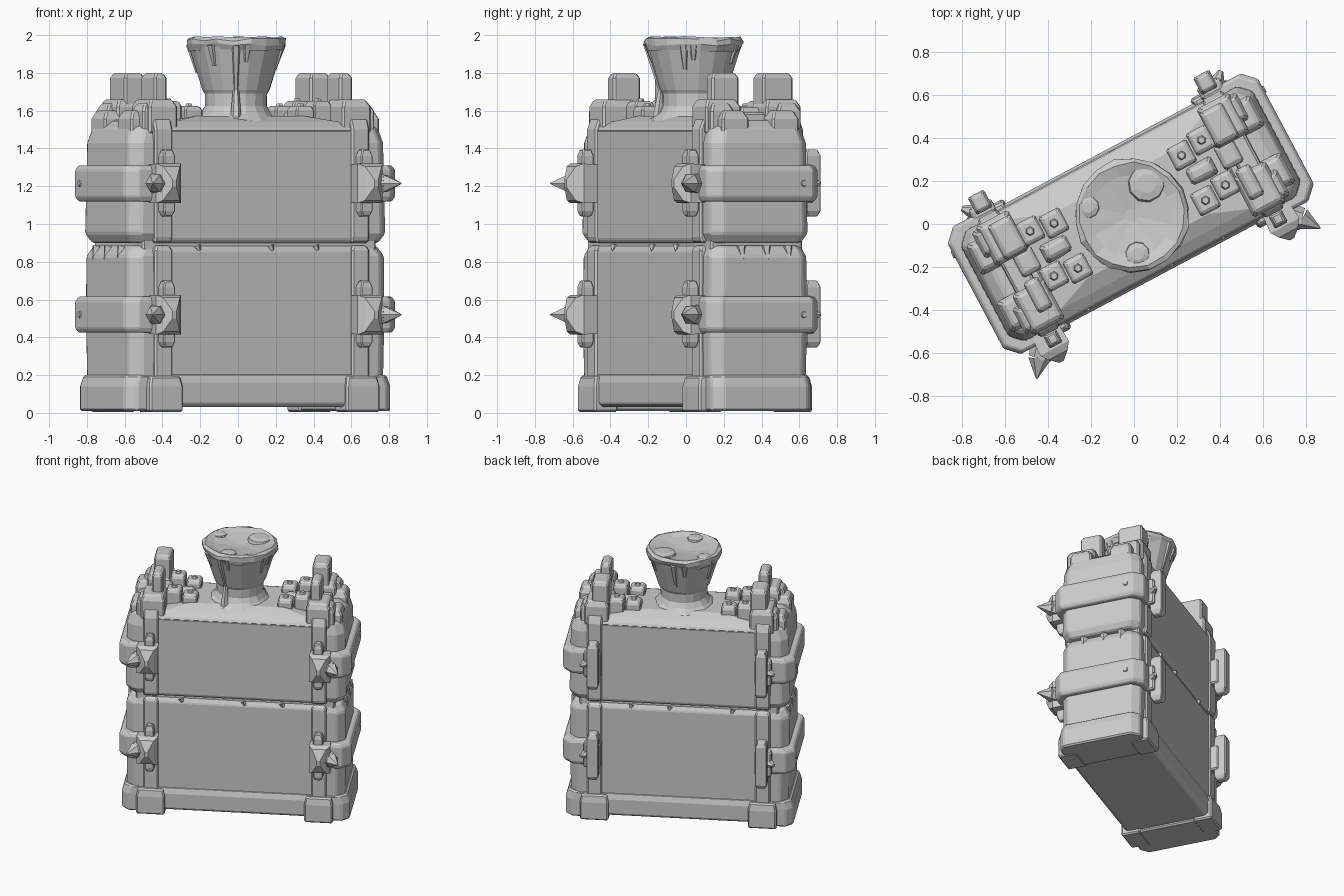
import bpy, bmesh, math, random
from mathutils import Matrix, Vector

random.seed(4)
if "Cube" in bpy.data.objects:
    bpy.data.objects.remove(bpy.data.objects["Cube"])

grey = bpy.data.materials.new("stone_grey")
grey.use_nodes = True
grey.diffuse_color = (0.6, 0.6, 0.6, 1)
grey.node_tree.nodes["Principled BSDF"].inputs["Base Color"].default_value = (0.6, 0.6, 0.6, 1)

# The whole block stands turned about the vertical axis
PLACE = Matrix.Rotation(math.radians(28), 4, "Z") @ Matrix.Translation((0.009, 0.049, 0))


def loft(name, rings, bevel=0.01):
    """Join equal rings of points into a closed solid."""
    bm = bmesh.new()
    loops = [[bm.verts.new(PLACE @ Vector(p)) for p in ring] for ring in rings]
    n = len(loops[0])
    for a, b in zip(loops, loops[1:]):
        for i in range(n):
            j = (i + 1) % n
            bm.faces.new((a[i], a[j], b[j], b[i]))
    bm.faces.new(loops[0])
    bm.faces.new(loops[-1])
    bmesh.ops.recalc_face_normals(bm, faces=bm.faces)
    mesh = bpy.data.meshes.new(name)
    bm.to_mesh(mesh)
    bm.free()
    mesh.materials.append(grey)
    ob = bpy.data.objects.new(name, mesh)
    bpy.context.collection.objects.link(ob)
    if bevel:
        mod = ob.modifiers.new("worn_edges", "BEVEL")
        mod.width = bevel
        mod.segments = 1


def rect(x, y, hx, hy, z):
    return [(x - hx, y - hy, z), (x + hx, y - hy, z), (x + hx, y + hy, z), (x - hx, y + hy, z)]


def upright(x, y, z, hx, hz):
    """Rectangle facing the front."""
    return [(x - hx, y, z - hz), (x + hx, y, z - hz), (x + hx, y, z + hz), (x - hx, y, z + hz)]


def end_shape(s, x0, x1, hy, c, z):
    """Outline at one end with the two outer corners cut."""
    return [(s * x, y, z) for x, y in ((x0, -hy), (x1 - c, -hy), (x1, c - hy),
                                       (x1, hy - c), (x1 - c, hy), (x0, hy))]


def block(name, x, y, hx, hy, z0, z1, taper=0.012, bevel=0.01):
    """Stone with a chamfered top."""
    loft(name, [rect(x, y, hx, hy, z0), rect(x, y, hx, hy, z1 - 2 * taper),
                rect(x, y, hx - taper, hy - taper, z1)], bevel)


def spike(name, a, b, r1, r2, sides):
    """Tapered bar from a to b."""
    a, b = Vector(a), Vector(b)
    q = (b - a).to_track_quat("Z", "Y")
    loft(name, [[p + q @ Vector((r * math.cos(math.tau * i / sides), r * math.sin(math.tau * i / sides), 0))
                 for i in range(sides)] for p, r in ((a, r1), (b, r2))], 0)


def circle(r, z, n=18, wob=0.0):
    return [((r + random.uniform(-wob, wob)) * math.cos(math.tau * i / n),
             (r + random.uniform(-wob, wob)) * math.sin(math.tau * i / n) - 0.009,
             z + random.uniform(-wob, wob)) for i in range(n)]


# Plinth and middle panels
loft("plinth", [rect(0, 0, 0.6, 0.29, 0.03), rect(0, 0, 0.6, 0.315, 0.05),
                rect(0, 0, 0.6, 0.315, 0.16), rect(0, 0, 0.6, 0.30, 0.205)], 0.006)
block("groove_core", 0, 0, 0.7, 0.275, 0.8, 1.0)
loft("lower_panel", [rect(0, 0, 0.57, 0.298, 0.18), rect(0, 0, 0.57, 0.298, 0.855),
                     rect(0, 0, 0.57, 0.28, 0.885)], 0.006)
loft("upper_panel", [rect(0, 0, 0.57, 0.285, 0.9), rect(0, 0, 0.57, 0.298, 0.92),
                     rect(0, 0, 0.57, 0.298, 1.495)], 0.006)
loft("roof", [rect(0, 0, 0.57, 0.30, 1.49), rect(0, 0, 0.56, 0.288, 1.51),
              rect(0, 0, 0.50, 0.24, 1.54), rect(0, 0, 0.32, 0.17, 1.572)], 0.006)

for s, side in ((1, "left"), (-1, "right")):
    # Plinth end and end walls
    loft(side + "_plinth_end", [end_shape(s, 0.5, 0.80, 0.30, 0.05, 0.01),
                                end_shape(s, 0.5, 0.80, 0.30, 0.05, 0.14),
                                end_shape(s, 0.5, 0.78, 0.295, 0.05, 0.2)])
    loft(side + "_lower_end", [end_shape(s, 0.5, 0.765, 0.29, 0.055, 0.18),
                               end_shape(s, 0.5, 0.77, 0.295, 0.055, 0.5),
                               end_shape(s, 0.5, 0.77, 0.29, 0.055, 0.83),
                               end_shape(s, 0.5, 0.735, 0.27, 0.055, 0.885)])
    loft(side + "_upper_end", [end_shape(s, 0.5, 0.745, 0.27, 0.055, 0.9),
                               end_shape(s, 0.5, 0.775, 0.295, 0.055, 0.95),
                               end_shape(s, 0.5, 0.765, 0.29, 0.055, 1.43),
                               end_shape(s, 0.5, 0.745, 0.27, 0.06, 1.51),
                               end_shape(s, 0.5, 0.69, 0.20, 0.06, 1.55)])
    # Columns framing the panels, each on a pair of feet
    x = s * 0.59
    for f, face in ((-1, "front"), (1, "back")):
        loft(f"{side}_{face}_foot", [rect(x, f * 0.27, 0.10, 0.07, 0.005), rect(x, f * 0.27, 0.10, 0.07, 0.14),
                                     rect(x, f * 0.265, 0.088, 0.063, 0.195)])
    block(side + "_lower_column", x, 0, 0.053, 0.31, 0.18, 0.885)
    loft(side + "_upper_column", [rect(x, 0, 0.053, 0.30, 0.9), rect(x, 0, 0.053, 0.31, 0.93),
                                  rect(x, 0, 0.053, 0.31, 1.5), rect(x, 0, 0.053, 0.29, 1.55),
                                  rect(x, 0, 0.050, 0.24, 1.59)])

    for level, z in (("lower", 0.52), ("upper", 1.215)):
        tag = side + "_" + level
        # Strap round the end
        loft(tag + "_strap", [end_shape(s, 0.55, 0.80, 0.325, 0.06, z - 0.095),
                              end_shape(s, 0.55, 0.815, 0.335, 0.06, z - 0.07),
                              end_shape(s, 0.55, 0.815, 0.335, 0.06, z + 0.07),
                              end_shape(s, 0.55, 0.80, 0.325, 0.06, z + 0.095)], 0.006)
        spike(tag + "_rivet", (s * 0.8, 0.22, z), (s * 0.822, 0.22, z), 0.025, 0.015, 8)
        # Upright pins, front and back
        for y, hx, hy, face in ((-0.342, 0.034, 0.034, "front"), (0.375, 0.042, 0.045, "back")):
            loft(f"{tag}_{face}_pin",
                 [rect(s * 0.592, y, hx * 0.65, hy * 0.7, z - 0.175), rect(s * 0.592, y, hx, hy, z - 0.145),
                  rect(s * 0.592, y, hx, hy, z + 0.145), rect(s * 0.592, y, hx * 0.65, hy * 0.7, z + 0.18)], 0.006)
        block(tag + "_back_clasp", s * 0.6, 0.335, 0.06, 0.035, z - 0.10, z + 0.10)
        # Broad pointed boss and horn on the front
        loft(tag + "_boss", [upright(s * 0.605, y, z, hx, hz) for y, hx, hz in (
            (-0.30, 0.07, 0.10), (-0.385, 0.075, 0.105), (-0.42, 0.05, 0.09), (-0.455, 0.012, 0.02))], 0)
        spike(tag + "_horn_root", (s * 0.62, -0.33, z), (s * 0.69, -0.395, z), 0.068, 0.052, 6)
        spike(tag + "_horn_tip", (s * 0.69, -0.395, z), (s * 0.745, -0.472, z), 0.052, 0.003, 6)
        # Short horn on the back
        spike(tag + "_back_horn", (s * 0.62, 0.33, z), (s * 0.68, 0.39, z), 0.05, 0.012, 6)

    # Battlement posts: slim at the front, thick at the back
    for f, face, hx, hy, y in ((-1, "front", 0.038, 0.08, -0.13), (1, "back", 0.06, 0.09, 0.172)):
        tag = side + "_" + face
        block(tag + "_post_base", s * 0.58, f * 0.18, 0.085, 0.105, 1.48, 1.66, 0.02)
        block(tag + "_post", s * 0.556, y, hx, hy, 1.55, 1.80, 0.014)
        block(tag + "_corner_stone", s * 0.69, f * 0.15, 0.055, 0.08, 1.42, 1.60, 0.022)
        block(tag + "_shoulder_stone", s * 0.645, f * 0.20, 0.05, 0.07, 1.42, 1.64, 0.022)
        # Studded roof tiles
        for i, (u, h) in enumerate(((0.335, 1.625), (0.45, 1.65))):
            v = f * 0.118 + 0.01 + 0.02 * i
            block(f"{tag}_tile_{i}", s * u, v, 0.054, 0.058, 1.52, h, 0.012, 0.008)
            spike(f"{tag}_stud_{i}", (s * u, v, h - 0.01), (s * u, v, h + 0.014), 0.026, 0.016, 6)
    block(side + "_middle_tile", s * 0.53, 0.03, 0.05, 0.06, 1.52, 1.62, 0.012)
    block(side + "_pebble", s * 0.38, 0.02, 0.07, 0.045, 1.52, 1.60, 0.02)

# Chimney cup
loft("chimney_neck", [circle(0.225, 1.55, wob=0.012), circle(0.185, 1.59, wob=0.005),
                      circle(0.165, 1.625), circle(0.167, 1.70)], 0)
loft("chimney_cup", [circle(0.168, 1.69), circle(0.18, 1.71), circle(0.252, 1.94)], 0)

# Thick liquid on the cup, with drips and bubbles
loft("liquid", [circle(0.246, 1.915, wob=0.01), circle(0.262, 1.95, wob=0.008),
                circle(0.266, 1.975, wob=0.008), circle(0.245, 1.99, wob=0.006),
                circle(0.19, 1.972, wob=0.003), circle(0.03, 1.95)], 0)
for i, (deg, low) in enumerate(((-118, 1.60), (-104, 1.86), (-150, 1.84), (-40, 1.82), (-28, 1.87),
                                (35, 1.85), (80, 1.76), (98, 1.85), (150, 1.80))):
    t = math.radians(deg)
    ray = Vector((math.cos(t), math.sin(t), 0))
    mid = Vector((0, -0.009, 0))
    foot = max(low, 1.70)
    spike(f"drip_{i}", mid + ray * 0.24 + Vector((0, 0, 1.95)),
          mid + ray * (0.172 + 0.3 * (foot - 1.70)) + Vector((0, 0, foot)), 0.028, 0.012, 6)
    if low < foot:
        spike(f"long_drip_{i}", mid + ray * 0.172 + Vector((0, 0, 1.71)),
              mid + ray * 0.19 + Vector((0, 0, 1.56)), 0.016, 0.03, 6)
for i, (u, v, r) in enumerate(((0.13, 0.09, 0.09), (-0.16, 0.12, 0.055), (-0.06, -0.18, 0.06))):
    loft(f"bubble_{i}", [[(u + k * r * math.cos(math.tau * j / 10), v + k * r * math.sin(math.tau * j / 10), z)
                          for j in range(10)] for k, z in ((1, 1.955), (0.9, 1.98), (0.5, 1.988))], 0)

# Small chips hanging along the groove
for f in (-1, 1):
    for i, u in enumerate((-0.38, 0.06, 0.33)):
        spike(f"chip_{f}_{i}", (u, f * 0.285, 0.885), (u + 0.01, f * 0.293, 0.86), 0.022, 0.008, 5)
for s in (-1, 1):
    for i, v in enumerate((-0.12, 0.03, 0.16)):
        spike(f"end_chip_{s}_{i}", (s * 0.742, v, 0.88), (s * 0.766, v, 0.81), 0.028, 0.006, 5)
